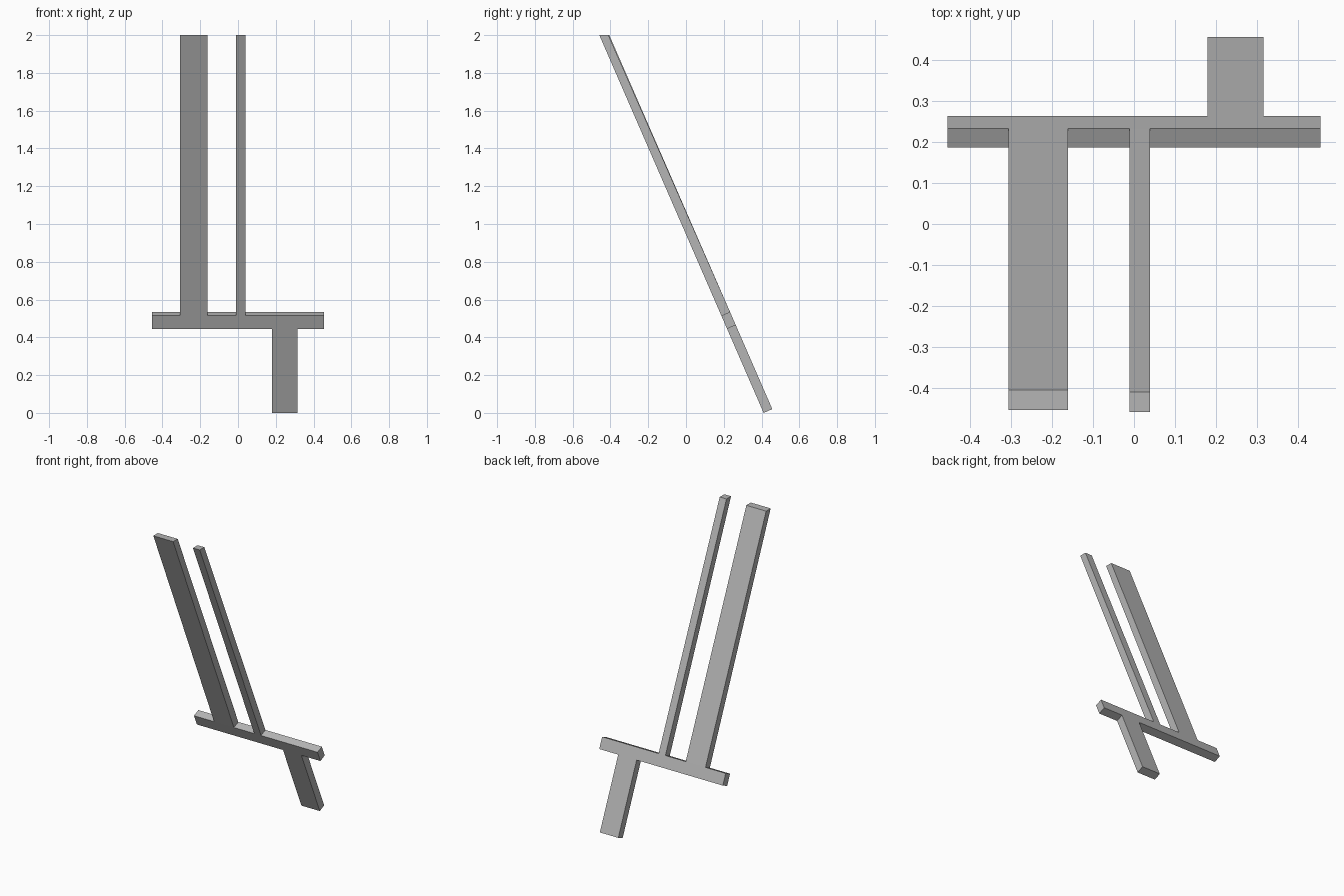
import bpy, bmesh

if "Cube" in bpy.data.objects:
    bpy.data.objects.remove(bpy.data.objects["Cube"])

FOOT_Y, LEAN = 0.411, -0.435      # front face: y at the floor, and y per unit of z
THICK_Y, THICK_Z = 0.046, 0.02    # thickness square to the leaning face
TOP, BAR_TOP, BAR_BOTTOM = 2.0, 0.515, 0.445

grey = bpy.data.materials.new("plain grey")
grey.diffuse_color = (0.46, 0.46, 0.46, 1)
grey.use_nodes = True
grey.node_tree.nodes["Principled BSDF"].inputs["Base Color"].default_value = grey.diffuse_color

# Outline of the leaning board (x, z): crossbar, wide and thin uprights, single foot
outline = [
    (0.18, 0), (0.316, 0), (0.316, BAR_BOTTOM),
    (0.456, BAR_BOTTOM), (0.456, BAR_TOP),
    (0.039, BAR_TOP), (0.039, TOP), (-0.011, TOP), (-0.011, BAR_TOP),
    (-0.161, BAR_TOP), (-0.161, TOP), (-0.307, TOP), (-0.307, BAR_TOP),
    (-0.456, BAR_TOP), (-0.456, BAR_BOTTOM), (0.18, BAR_BOTTOM),
]


def front_point(x, z):
    # The wide upright leans very slightly less at its top
    shift = 0.005 if z == TOP and x < -0.1 else 0
    return (x, FOOT_Y + LEAN * z + shift, z)


def back_point(x, z):
    fx, fy, fz = front_point(x, z)
    if z == TOP:                  # uprights are cut level at the top
        return (fx, fy + 0.048, fz)
    return (fx, fy + THICK_Y, fz + THICK_Z)


# Solid board from the front and back outlines
bm = bmesh.new()
front = [bm.verts.new(front_point(*p)) for p in outline]
back = [bm.verts.new(back_point(*p)) for p in outline]
bm.faces.new(front)
bm.faces.new(back[::-1])
for i in range(len(outline)):
    j = (i + 1) % len(outline)
    bm.faces.new((front[j], front[i], back[i], back[j]))
bmesh.ops.recalc_face_normals(bm, faces=bm.faces)
bmesh.ops.triangulate(bm, faces=[f for f in bm.faces if len(f.verts) > 4])

mesh = bpy.data.meshes.new("leaning_frame")
bm.to_mesh(mesh)
bm.free()
mesh.materials.append(grey)
frame = bpy.data.objects.new("leaning_frame", mesh)
bpy.context.collection.objects.link(frame)
